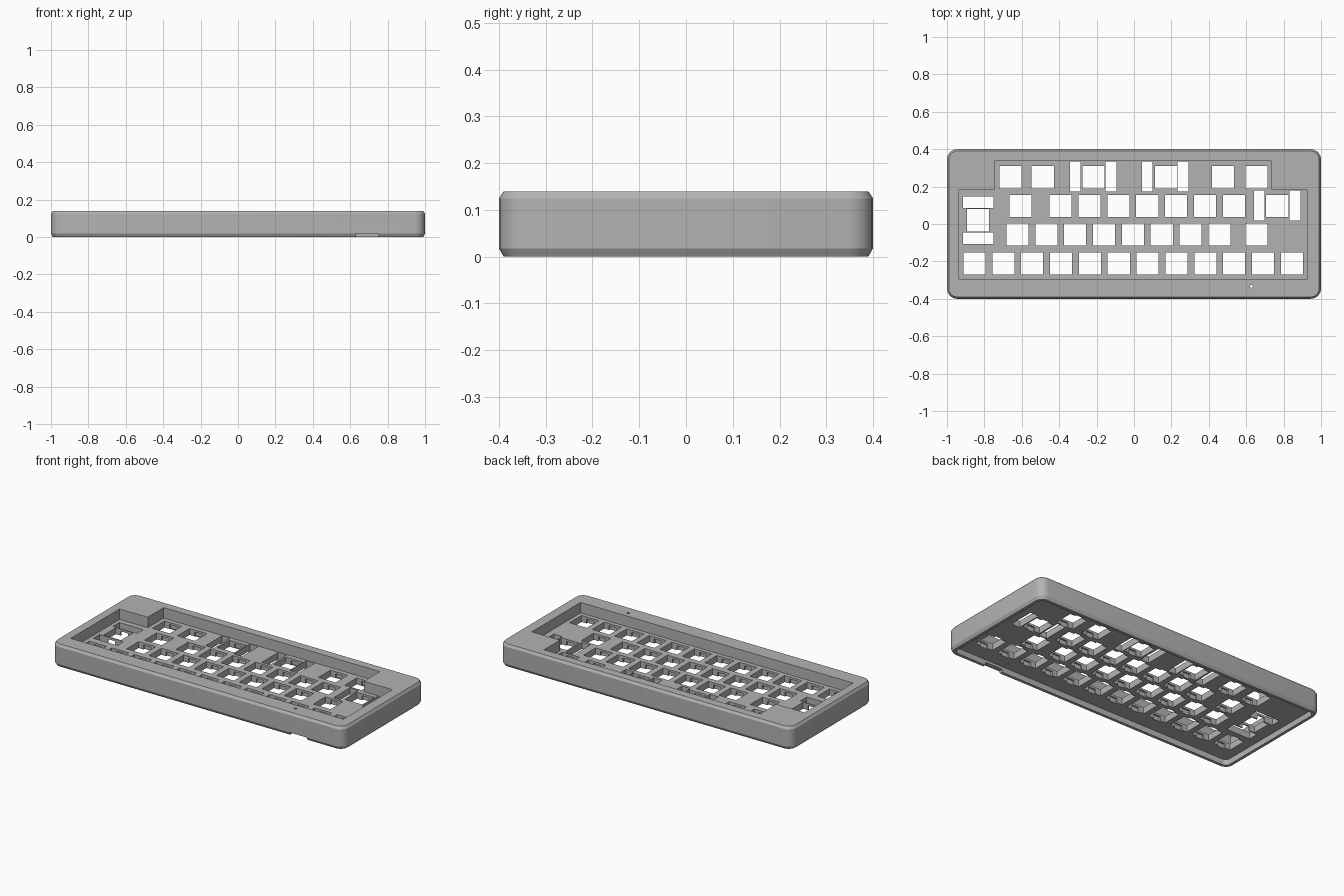
import bpy, bmesh, math

cube = bpy.data.objects.get("Cube")
if cube:
    bpy.data.objects.remove(cube, do_unlink=True)

grey = bpy.data.materials.new("case grey")
grey.use_nodes = True
COLOUR = (0.45, 0.45, 0.45, 1)
grey.diffuse_color = COLOUR
grey.node_tree.nodes["Principled BSDF"].inputs["Base Color"].default_value = COLOUR

PLATE_TOP, PLATE_BOTTOM, HEIGHT = 0.075, 0.035, 0.14
PITCH, HOLE = 0.1543, 0.118


def rounded(inset, radius=0.055, steps=5):
    """Outline of the case, moved inwards by inset."""
    r = radius - inset
    points = []
    for i, (sx, sy) in enumerate([(1, 1), (-1, 1), (-1, -1), (1, -1)]):
        for k in range(steps + 1):
            a = math.radians(90 * (i + k / steps))
            points.append((sx * (1 - radius) + r * math.cos(a),
                           sy * (0.4 - radius) + r * math.sin(a)))
    return points


def loft(bm, rings):
    """Closed solid through (outline, z) rings."""
    loops = [[bm.verts.new((x, y, z)) for x, y in outline] for outline, z in rings]
    for low, high in zip(loops, loops[1:]):
        n = len(low)
        for i in range(n):
            j = (i + 1) % n
            bm.faces.new((low[i], low[j], high[j], high[i]))
    bm.faces.new(loops[0][::-1])
    bm.faces.new(loops[-1])


def box(bm, x, y, w, d, z0, z1):
    outline = [(x + sx * w / 2, y + sy * d / 2)
               for sx, sy in [(-1, -1), (1, -1), (1, 1), (-1, 1)]]
    loft(bm, [(outline, z0), (outline, z1)])


def make(name, bm):
    bmesh.ops.recalc_face_normals(bm, faces=bm.faces)
    mesh = bpy.data.meshes.new(name)
    bm.to_mesh(mesh)
    bm.free()
    ob = bpy.data.objects.new(name, mesh)
    bpy.context.collection.objects.link(ob)
    mesh.materials.append(grey)
    return ob


# Outer block with chamfered top and bottom rims
bm = bmesh.new()
loft(bm, [(rounded(0.01), 0), (rounded(0), 0.018),
          (rounded(0), 0.125), (rounded(0.01), HEIGHT)])
case = make("keyboard_case", bm)


def cut(bm):
    """Subtract the cutter from the case and discard it."""
    cutter = make("cutter", bm)
    cutter.hide_render = True
    mod = case.modifiers.new("cut", 'BOOLEAN')
    mod.operation, mod.solver, mod.object = 'DIFFERENCE', 'EXACT', cutter
    bpy.context.view_layer.objects.active = case
    bpy.ops.object.modifier_apply(modifier=mod.name)
    bpy.data.objects.remove(cutter, do_unlink=True)


# Stepped key recess in the top
bm = bmesh.new()
recess = [(-0.938, -0.295), (0.928, -0.295), (0.928, 0.182), (0.735, 0.182),
          (0.735, 0.338), (-0.745, 0.338), (-0.745, 0.182), (-0.938, 0.182)]
loft(bm, [(recess, PLATE_TOP), (recess, HEIGHT + 0.1)])
cut(bm)

# Hollow underside
bm = bmesh.new()
loft(bm, [(rounded(0.028), -0.1), (rounded(0.028), PLATE_BOTTOM)])
cut(bm)

# Switch positions row by row
rows = {
    0.25: [-0.66, -0.488, -0.217, 0.17, 0.475, 0.655],
    0.096: [-0.607, 0.766] + [-0.392 + i * PITCH for i in range(7)],
    0.02: [-0.833],
    -0.056: [0.655] + [-0.623 + i * PITCH for i in range(8)],
    -0.211: [-0.853 + i * PITCH for i in range(12)],
}
switches = [(x, y) for y, xs in rows.items() for x in xs]

# Switch and stabiliser openings
bm = bmesh.new()
for x, y in switches:
    box(bm, x, y, HOLE, HOLE, -0.1, 0.2)
for x, y in [(-0.219, 0.254), (0.166, 0.254), (0.765, 0.1)]:
    for side in (-1, 1):
        box(bm, x + side * 0.096, y, 0.057, 0.16, -0.1, 0.11)
for side in (-1, 1):
    box(bm, -0.833, 0.02 + side * 0.097, 0.164, 0.061, -0.1, 0.11)
cut(bm)

# Clip notches under the plate
bm = bmesh.new()
for x, y in switches:
    box(bm, x, y, 0.05, HOLE + 0.02, -0.1, PLATE_TOP - 0.013)
cut(bm)

# Cable notch in the front wall
bm = bmesh.new()
box(bm, 0.69, -0.4, 0.12, 0.12, -0.1, 0.018)
cut(bm)

# Reset pinhole
bm = bmesh.new()
circle = [(0.627 + 0.008 * math.cos(i * math.tau / 12),
           -0.333 + 0.008 * math.sin(i * math.tau / 12)) for i in range(12)]
loft(bm, [(circle, -0.1), (circle, 0.2)])
cut(bm)

# Smooth corners, sharp rims
bpy.ops.object.select_all(action='DESELECT')
case.select_set(True)
bpy.context.view_layer.objects.active = case
bpy.ops.object.shade_smooth_by_angle(angle=math.radians(25))
